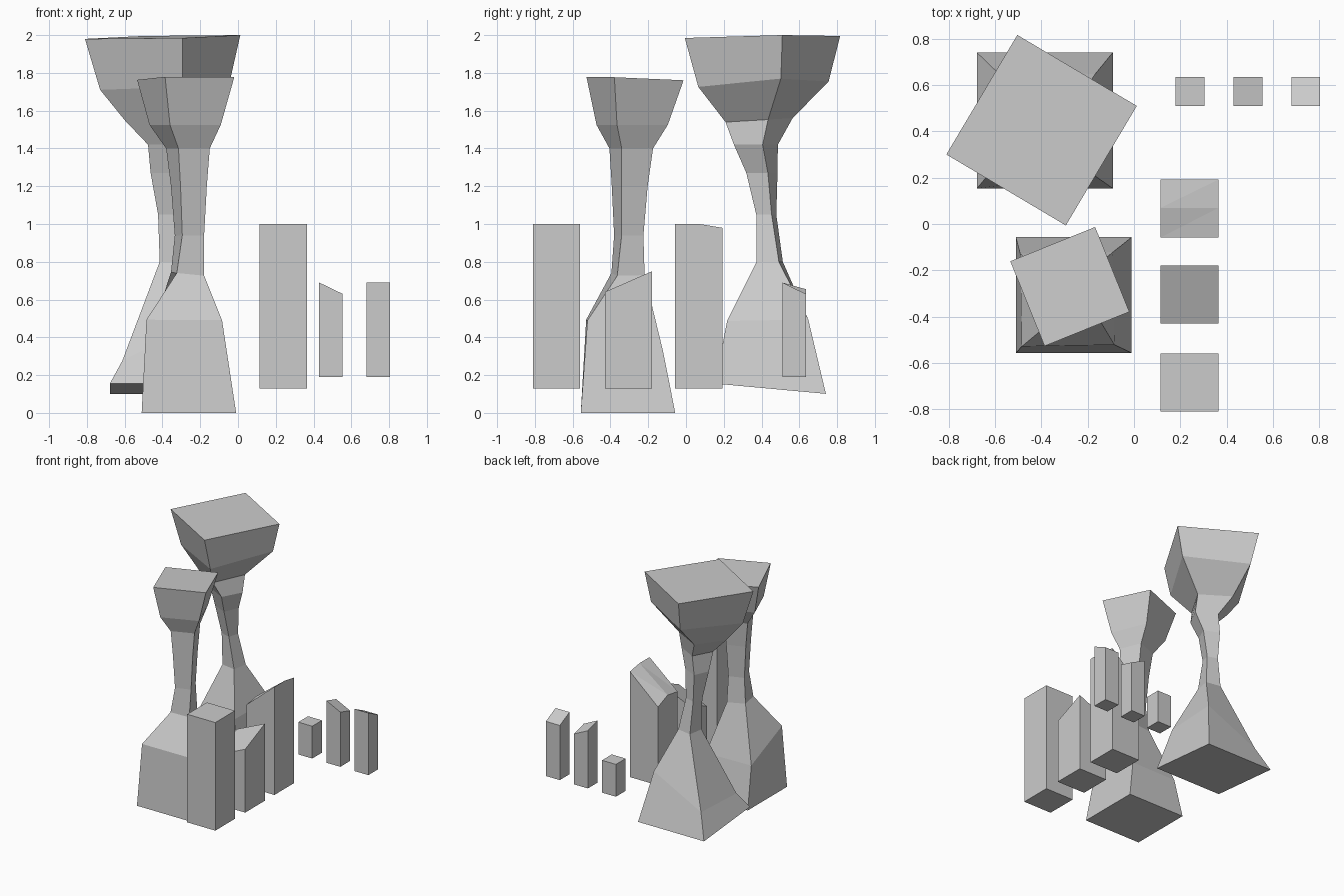
import bpy, bmesh
from math import sin, cos, radians

if "Cube" in bpy.data.objects:
    bpy.data.objects.remove(bpy.data.objects["Cube"])


def make_object(name, verts, faces):
    mesh = bpy.data.meshes.new(name)
    bm = bmesh.new()
    vs = [bm.verts.new(v) for v in verts]
    for f in faces:
        bm.faces.new([vs[i] for i in f])
    bmesh.ops.recalc_face_normals(bm, faces=bm.faces)
    bm.to_mesh(mesh)
    bm.free()
    obj = bpy.data.objects.new(name, mesh)
    bpy.context.collection.objects.link(obj)
    return obj


def column(name, sections):
    """Loft square sections: (cx, cy, z, side, twist, slope_x, slope_y)."""
    verts, faces = [], []
    for cx, cy, z, side, twist, sx, sy in sections:
        c, s = cos(radians(twist)), sin(radians(twist))
        for u, v in ((-1, -1), (1, -1), (1, 1), (-1, 1)):
            dx = side / 2 * (u * c - v * s)
            dy = side / 2 * (u * s + v * c)
            verts.append((cx + dx, cy + dy, z + sx * dx + sy * dy))
    for k in range(len(sections) - 1):
        for i in range(4):
            a, b = 4 * k + i, 4 * k + (i + 1) % 4
            faces.append((a, b, b + 4, a + 4))
    n = len(verts)
    faces += [(3, 2, 1, 0), (n - 4, n - 3, n - 2, n - 1)]
    return make_object(name, verts, faces)


def block(name, x, y, size, bottom, tops):
    """Square post; tops = heights at the SW, SE, NE, NW corners."""
    corners = [(x, y), (x + size, y), (x + size, y + size), (x, y + size)]
    verts = [(px, py, bottom) for px, py in corners]
    verts += [(px, py, t) for (px, py), t in zip(corners, tops)]
    faces = [(3, 2, 1, 0), (4, 5, 6, 7)]
    faces += [(i, (i + 1) % 4, (i + 1) % 4 + 4, i + 4) for i in range(4)]
    return make_object(name, verts, faces)


# Twisting columns
column("front_column", [
    (-.26, -.307, 0, .50, 0, 0, 0),
    (-.288, -.325, .41, .40, 1, 0, -.41),
    (-.267, -.307, .735, .148, 12, -.1, 0),
    (-.257, -.303, .94, .122, 19, 0, 0),
    (-.26, -.298, 1.2, .148, 20, 0, 0),
    (-.265, -.29, 1.4, .178, 21.5, 0, 0),
    (-.28, -.285, 1.525, .29, 22, 0, 0),
    (-.277, -.27, 1.77, .395, 22, .01, -.04),
])
column("rear_column", [
    (-.385, .447, .128, .587, 0, 0, -.092),
    (-.39, .44, .385, .43, -2, .49, 0),
    (-.345, .443, .80, .12, -10, 0, 0),
    (-.37, .425, 1.05, .085, -17, 0, 0),
    (-.38, .402, 1.27, .125, -24, 0, 0),
    (-.36, .37, 1.42, .172, -28, 0, 0),
    (-.42, .387, 1.55, .26, -30, 0, .06),
    (-.385, .41, 1.74, .505, -30, .07, .06),
    (-.399, .405, 1.99, .60, -30.7, .02, .018),
])

# Large posts
block("tall_post_front", .115, -.81, .25, .13, (1, 1, 1, 1))
block("short_post_middle", .115, -.43, .25, .13, (.53, .64, .75, .64))

# Tall rear post with a faceted sloping top
xa, xb, ya, ym, yb = .115, .365, -.058, .07, .192
make_object("tall_post_rear", [
    (xa, ya, .13), (xb, ya, .13), (xb, yb, .13), (xa, yb, .13),
    (xa, ya, .79), (xb, ya, 1), (xb, ym, 1), (xb, yb, .98),
    (xa, yb, .76), (xa, ym, .81)],
    [(3, 2, 1, 0), (0, 1, 5, 4), (1, 2, 7, 6, 5), (2, 3, 8, 7),
     (3, 0, 4, 9, 8), (4, 5, 6), (4, 6, 9), (9, 6, 7), (9, 7, 8)])

# Small posts
for name, x, tops in (
        ("small_post_left", .18, (.45, .45, .45, .45)),
        ("small_post_middle", .43, (.69, .63, .595, .655)),
        ("small_post_right", .68, (.69, .69, .63, .63))):
    block(name, x, .51, .124, .19, tops)
